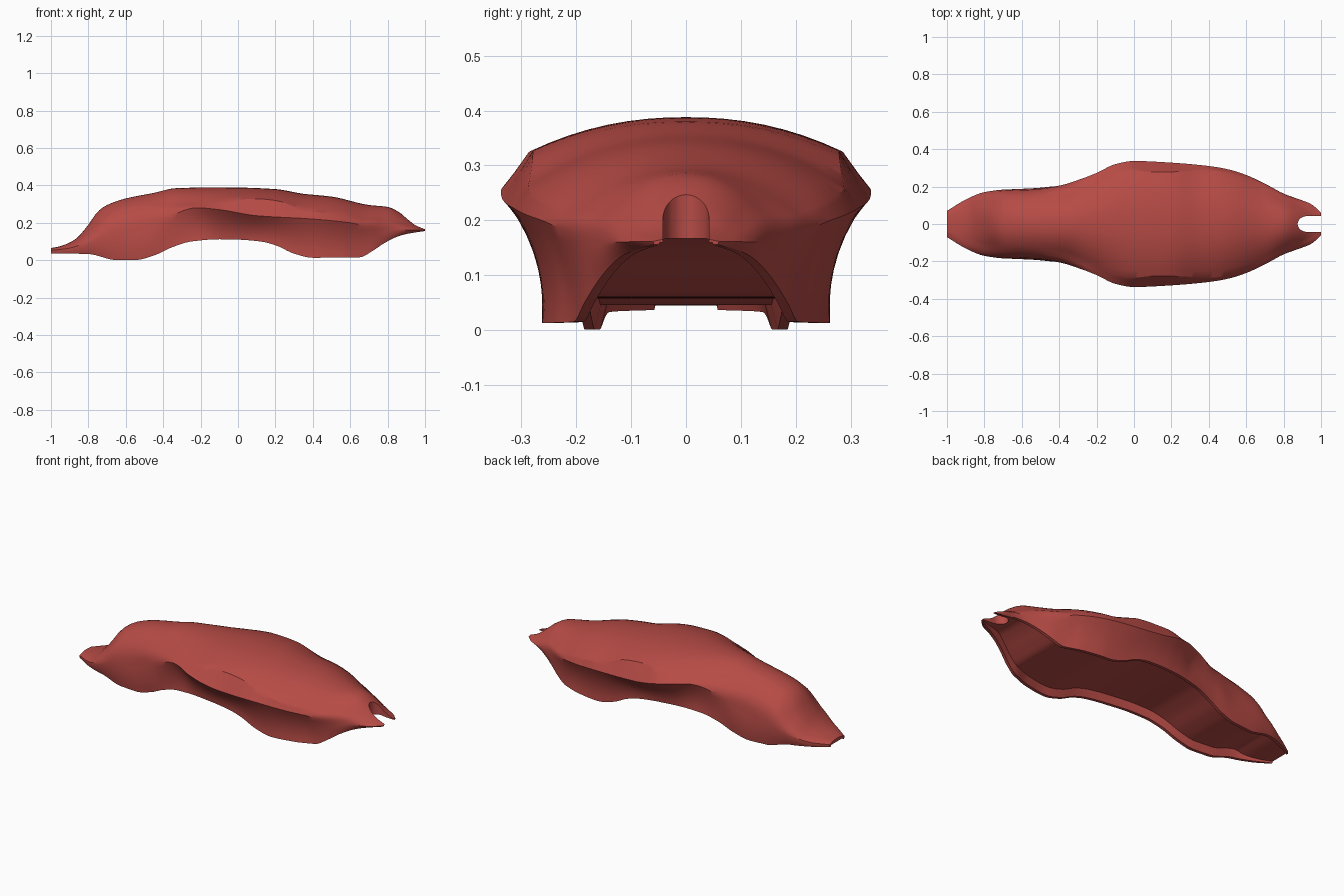
import bpy, bmesh, math

if "Cube" in bpy.data.objects:
    bpy.data.objects.remove(bpy.data.objects["Cube"])

# Lengthwise guide curves as (x, value) pairs
TOP = [(-1, .065), (-.95, .075), (-.87, .112), (-.8, .19), (-.75, .26), (-.7, .295), (-.6, .33), (-.45, .36),
       (-.33, .385), (-.2, .388), (0, .388), (.2, .38), (.35, .355), (.5, .34), (.7, .295), (.8, .285), (.9, .23), (.95, .19), (1, .168)]
CREASE_Y = [(-1, .045), (-.9, .08), (-.8, .11), (-.6, .13), (-.4, .155), (-.2, .235), (0, .287), (.1, .278),
            (.25, .28), (.4, .288), (.55, .262), (.7, .195), (.8, .135), (.9, .095), (1, .045)]
CREASE_Z = [(-1, .061), (-.9, .085), (-.8, .155), (-.7, .25), (-.6, .28), (-.4, .3), (-.24, .302), (-.1, .314),
            (.1, .328), (.2, .319), (.37, .264), (.5, .247), (.7, .217), (.8, .217), (.9, .19), (1, .165)]
WIDE_Y = [(-1, .07), (-.9, .13), (-.8, .17), (-.7, .182), (-.55, .185), (-.4, .205), (-.3, .235), (-.2, .273),
          (-.1, .32), (0, .337), (.2, .328), (.4, .31), (.5, .293), (.6, .262), (.7, .215), (.8, .162), (.9, .126), (.95, .105), (1, .06)]
WIDE_Z = [(-1, .052), (-.9, .065), (-.8, .1), (-.7, .14), (-.55, .165), (-.4, .22), (-.22, .28), (-.1, .27),
          (.1, .238), (.4, .22), (.6, .2), (.7, .18), (.85, .16), (1, .162)]
RIM_Y = [(-1, .068), (-.9, .125), (-.8, .158), (-.6, .18), (-.4, .195), (-.2, .225), (0, .25), (.2, .262),
         (.4, .262), (.55, .24), (.65, .205), (.72, .185), (.78, .16), (.85, .13), (.9, .108), (1, .058)]
RIM_Z = [(-1, .037), (-.8, .033), (-.65, .001), (-.55, .001), (-.45, .025), (-.35, .07), (-.25, .1), (-.1, .112),
         (0, .11), (.12, .1), (.2, .08), (.3, .035), (.4, .013), (.65, .015), (.72, .05), (.78, .09), (.85, .125), (.9, .14), (1, .156)]


def curve(pts, x):
    """Monotone cubic interpolation, so no overshoot between guide points."""
    n = len(pts)
    sl = [(pts[i + 1][1] - pts[i][1]) / (pts[i + 1][0] - pts[i][0]) for i in range(n - 1)]

    def tan(i):
        if i == 0 or i == n - 1:
            return sl[min(i, n - 2)]
        a, b = sl[i - 1], sl[i]
        return 0 if a * b <= 0 else 2 * a * b / (a + b)
    i = max(k for k in range(n - 1) if pts[k][0] <= x + 1e-9 or k == 0)
    h = pts[i + 1][0] - pts[i][0]
    t = (x - pts[i][0]) / h
    return ((2*t**3 - 3*t*t + 1) * pts[i][1] + (t**3 - 2*t*t + t) * h * tan(i)
            + (3*t*t - 2*t**3) * pts[i + 1][1] + (t**3 - t*t) * h * tan(i + 1))


def half_section(x):
    """Points from the crown, down to the rim, then in to the recessed underside (+y side)."""
    zt, yu, zu, ym, zm, yb, zb = (curve(c, x) for c in (TOP, CREASE_Y, CREASE_Z, WIDE_Y, WIDE_Z, RIM_Y, RIM_Z))
    rounded = min(1, max(0, (-.2 - x) / .25, (x - .6) / .2))      # rounder sides toward both ends
    taper = min(1, (1 - abs(x)) / .3)
    pts = [(yu * k / 8, zt - (zt - zu) * (k / 8) ** 2.2) for k in range(9)]
    for k in range(1, 5):
        t = k / 4
        b = 4 * t * (1 - t) * .014 * rounded * taper
        pts.append((yu + (ym - yu) * t + b, zu + (zm - zu) * t + b * .5))
    for k in range(1, 8):
        t = k / 7
        b = 4 * t * (1 - t) * taper * (.006 * rounded - .017 * (1 - rounded))
        pts.append((ym + (yb - ym) * t + b, zm + (zb - zm) * t))
    lip = min(.018, yb * .15)
    depth = min(.045, .3 * (zt - zb))
    pts.append((yb - lip, zb))
    pts.append((yb - lip - depth * .25, zb + depth))
    pts.append((yb * .4, zb + depth))
    pts.append((0, zb + depth))
    return pts


# Closed body lofted along x, with a recessed underside
N = 100
bm = bmesh.new()
rings = []
for i in range(N + 1):
    x = -1 + 2 * i / N
    h = half_section(x)
    ring = h + [(-y, z) for y, z in reversed(h[1:-1])]
    rings.append([bm.verts.new((x, y, z)) for y, z in ring])
for a, b in zip(rings, rings[1:]):
    for j in range(len(a)):
        k = (j + 1) % len(a)
        bm.faces.new((a[j], b[j], b[k], a[k]))
bm.faces.new(rings[0])
bm.faces.new(rings[-1])
bmesh.ops.recalc_face_normals(bm, faces=bm.faces)
mesh = bpy.data.meshes.new("body_shell")
bm.to_mesh(mesh)
bm.free()
shell = bpy.data.objects.new("body_shell", mesh)
bpy.context.collection.objects.link(shell)

mat = bpy.data.materials.new("brick red")
mat.diffuse_color = (.47, .07, .06, 1)
mat.use_nodes = True
mat.node_tree.nodes["Principled BSDF"].inputs["Base Color"].default_value = mat.diffuse_color
mesh.materials.append(mat)

# Rounded slot cut in the rear tip
R = .042
outline = [(1.2, -R), (1.2, R)] + [(.925 - .05 * math.sin(a), R * math.cos(a))
                                   for a in (math.pi * k / 16 for k in range(17))]
bm = bmesh.new()
face = bm.faces.new([bm.verts.new((x, y, -.1)) for x, y in outline])
ext = bmesh.ops.extrude_face_region(bm, geom=[face])
bmesh.ops.translate(bm, vec=(0, 0, .7), verts=[v for v in ext["geom"] if isinstance(v, bmesh.types.BMVert)])
bmesh.ops.recalc_face_normals(bm, faces=bm.faces)
cm = bpy.data.meshes.new("slot_cutter")
bm.to_mesh(cm)
bm.free()
cutter = bpy.data.objects.new("slot_cutter", cm)
bpy.context.collection.objects.link(cutter)
cutter.hide_render = True

cut = shell.modifiers.new("slot", 'BOOLEAN')
cut.operation = 'DIFFERENCE'
cut.solver = 'EXACT'
cut.object = cutter

bpy.context.view_layer.objects.active = shell
shell.select_set(True)
bpy.ops.object.modifier_apply(modifier="slot")
bpy.data.objects.remove(cutter)
bpy.ops.object.shade_smooth_by_angle(angle=math.radians(28))
